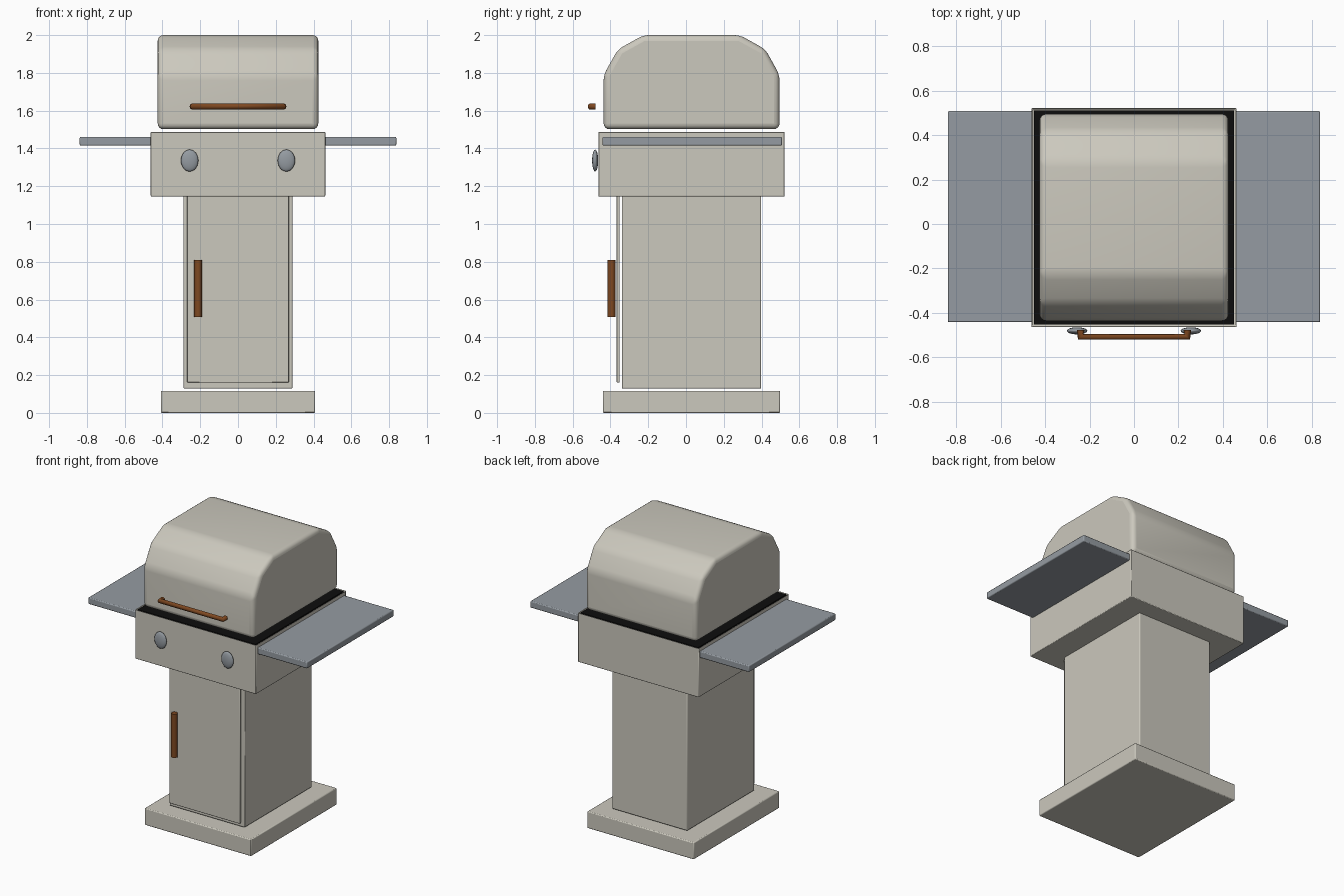
import bpy, bmesh, math
from mathutils import Vector

cube = bpy.data.objects.get("Cube")
if cube:
    bpy.data.objects.remove(cube, do_unlink=True)


def material(name, rgb):
    m = bpy.data.materials.new(name)
    m.use_nodes = True
    m.diffuse_color = (*rgb, 1)
    m.node_tree.nodes["Principled BSDF"].inputs["Base Color"].default_value = (*rgb, 1)
    return m


cream = material("warm cream", (0.60, 0.58, 0.51))
steel = material("blue grey", (0.30, 0.33, 0.36))
wood = material("dark wood", (0.21, 0.065, 0.015))
black = material("black", (0.004, 0.004, 0.004))


def finish(name, bm, mat, bevel=0, segments=2, angle=30):
    """Turn a bmesh into an object with rounded edges."""
    bmesh.ops.recalc_face_normals(bm, faces=bm.faces)
    mesh = bpy.data.meshes.new(name)
    bm.to_mesh(mesh)
    bm.free()
    mesh.materials.append(mat)
    ob = bpy.data.objects.new(name, mesh)
    bpy.context.collection.objects.link(ob)
    if bevel:
        mod = ob.modifiers.new("rounded edges", "BEVEL")
        mod.width, mod.segments = bevel, segments
        mod.limit_method = "ANGLE"
        mod.angle_limit = math.radians(15)
    bpy.ops.object.select_all(action="DESELECT")
    bpy.context.view_layer.objects.active = ob
    ob.select_set(True)
    bpy.ops.object.shade_smooth_by_angle(angle=math.radians(angle))
    return ob


def box(name, x, y, z, mat, bevel=0.006):
    bm = bmesh.new()
    bmesh.ops.create_cube(bm, size=1)
    for v in bm.verts:
        v.co = [lo + (c + 0.5) * (hi - lo) for c, (lo, hi) in zip(v.co, (x, y, z))]
    return finish(name, bm, mat, bevel)


def rod(name, points, radius, mat):
    """Eight-sided rod, mitred along a path of points."""
    curve = bpy.data.curves.new(name, "CURVE")
    curve.dimensions = "3D"
    curve.bevel_depth, curve.bevel_resolution = radius, 2
    curve.use_fill_caps = True
    spline = curve.splines.new("POLY")
    spline.points.add(len(points) - 1)
    for p, co in zip(spline.points, points):
        p.co = (*co, 1)
    curve.materials.append(mat)
    ob = bpy.data.objects.new(name, curve)
    bpy.context.collection.objects.link(ob)
    return ob


# Stand
box("base", (-0.408, 0.408), (-0.44, 0.498), (0, 0.117), cream)
box("cabinet", (-0.288, 0.288), (-0.339, 0.398), (0.128, 1.16), cream)
box("cabinet_door", (-0.269, 0.269), (-0.367, -0.351), (0.16, 1.16), cream, 0.004)

# Firebox with a thin rim around the black cooking surface
bm = bmesh.new()
bmesh.ops.create_cube(bm, size=1)
for v in bm.verts:
    v.co = Vector((v.co.x * 0.924, v.co.y * 0.986 + 0.029, 1.146 + (v.co.z + 0.5) * 0.342))
top = max(bm.faces, key=lambda f: f.calc_center_median().z)
bmesh.ops.inset_region(bm, faces=[top], thickness=0.012)
bmesh.ops.translate(bm, verts=top.verts, vec=(0, 0, -0.012))
finish("firebox", bm, cream, 0.004)
box("cooking_surface", (-0.451, 0.451), (-0.453, 0.511), (1.474, 1.485), black, 0)

# Lid: arched side profile swept across the width
profile = [(-0.436, 1.502), (-0.436, 1.79), (-0.36, 1.925), (-0.225, 2.0),
           (0.285, 2.0), (0.42, 1.925), (0.495, 1.79), (0.495, 1.502)]
bm = bmesh.new()
face = bm.faces.new([bm.verts.new((-0.425, y, z)) for y, z in profile])
sweep = bmesh.ops.extrude_face_region(bm, geom=[face])["geom"]
bmesh.ops.translate(bm, verts=[g for g in sweep if isinstance(g, bmesh.types.BMVert)],
                    vec=(0.85, 0, 0))
finish("lid", bm, cream, 0.03, 4, 40)

# Side shelves and burner knobs
for side, s in (("right", -1), ("left", 1)):
    box(side + "_shelf", sorted((s * 0.455, s * 0.838)), (-0.442, 0.508),
        (1.415, 1.461), steel)
    bm = bmesh.new()
    bmesh.ops.create_uvsphere(bm, u_segments=24, v_segments=12, radius=1)
    for v in bm.verts:
        v.co = (s * 0.256 + v.co.x * 0.046, -0.481 + v.co.y * 0.016, 1.336 + v.co.z * 0.058)
    finish(side + "_knob", bm, steel, 0, 2, 60)

# Handles
rod("lid_handle", [(-0.24, -0.478, 1.622), (-0.24, -0.508, 1.622),
                   (0.24, -0.508, 1.622), (0.24, -0.478, 1.622)], 0.017, wood)
rod("door_handle", [(-0.211, -0.394, 0.508), (-0.211, -0.394, 0.81)], 0.021, wood)
